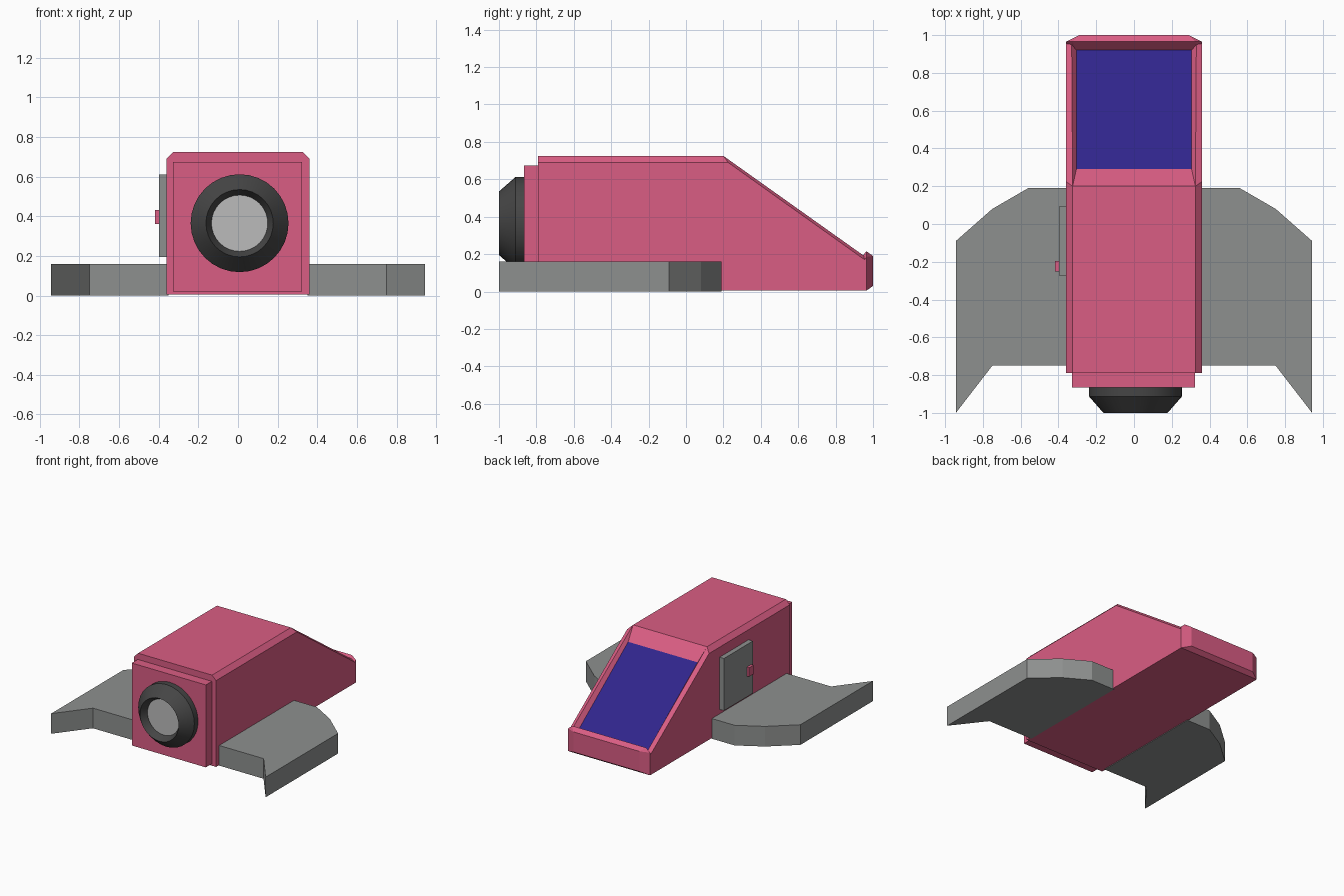
import bpy, bmesh, math

if "Cube" in bpy.data.objects:
    bpy.data.objects.remove(bpy.data.objects["Cube"])


def material(name, r, g, b):
    m = bpy.data.materials.new(name)
    m.diffuse_color = (r, g, b, 1)
    m.use_nodes = True
    m.node_tree.nodes["Principled BSDF"].inputs["Base Color"].default_value = m.diffuse_color
    return m


PINK = material("pink", 0.70, 0.11, 0.23)
GREY = material("grey", 0.27, 0.28, 0.275)
DARK = material("dark", 0.06, 0.06, 0.06)
BLUE = material("blue", 0.03, 0.018, 0.26)
LIGHT = material("light_grey", 0.5, 0.5, 0.5)


def make(name, verts, faces, mat, fix=True):
    mesh = bpy.data.meshes.new(name)
    mesh.from_pydata(verts, [], faces)
    if fix:
        bm = bmesh.new()
        bm.from_mesh(mesh)
        bmesh.ops.recalc_face_normals(bm, faces=bm.faces)
        bm.to_mesh(mesh)
        bm.free()
    mesh.materials.append(mat)
    ob = bpy.data.objects.new(name, mesh)
    bpy.context.collection.objects.link(ob)
    return ob


def prism(name, outline, z0, z1, mat):
    n = len(outline)
    verts = [(x, y, z) for z in (z0, z1) for x, y in outline]
    faces = [list(range(n))[::-1], list(range(n, 2 * n))]
    faces += [[i, (i + 1) % n, (i + 1) % n + n, i + n] for i in range(n)]
    return make(name, verts, faces, mat)


def box(name, x0, x1, y0, y1, z0, z1, mat):
    return prism(name, [(x0, y0), (x1, y0), (x1, y1), (x0, y1)], z0, z1, mat)


def lathe(name, profile, cx, cz, mat, n=32):
    """Spin (radius, y) pairs about an axis along y."""
    verts = [(cx + r * math.cos(2 * math.pi * i / n), y, cz + r * math.sin(2 * math.pi * i / n))
             for r, y in profile for i in range(n)]
    faces = [[k * n + i, k * n + (i + 1) % n, (k + 1) * n + (i + 1) % n, (k + 1) * n + i]
             for k in range(len(profile) - 1) for i in range(n)]
    last = (len(profile) - 1) * n
    faces += [list(range(n)), list(range(last, last + n))]
    ob = make(name, verts, faces, mat)
    bpy.context.view_layer.objects.active = ob
    ob.select_set(True)
    bpy.ops.object.shade_smooth_by_angle(angle=math.radians(25))
    ob.select_set(False)
    return ob


# Hull: one side's corner points, mirrored, then bridged across the middle
half = [(.36, -.79, .005), (.36, -.79, .69), (.325, -.79, .725),
        (.325, .2, .725), (.36, .225, .69), (.33, .95, .192), (.36, .955, .17),
        (.325, .965, .215), (.36, .965, .185), (.36, .965, .005),
        (.29, 1, .03), (.29, 1, .19), (.305, .29, .63), (.305, .92, .165)]
n = len(half)
verts = half + [(-x, y, z) for x, y, z in half]
side = [[0, 9, 8, 6, 4, 1], [1, 4, 3, 2], [4, 6, 5, 3], [6, 8, 7, 5],
        [8, 9, 10, 11], [8, 11, 7], [3, 5, 13, 12], [5, 7, 13]]
faces = side + [[i + n for i in reversed(f)] for f in side]
for i, j in [(2, 3), (3, 12), (13, 7), (7, 11), (11, 10), (10, 9), (9, 0)]:
    faces.append([i, j, j + n, i + n])
faces.append([0, 1, 2, 2 + n, 1 + n, n])
make("hull", verts, faces, PINK)

# Recessed windscreen filling the opening
make("windscreen", [verts[i] for i in (12, 12 + n, 13 + n, 13)], [[0, 1, 2, 3]], BLUE, fix=False)

# Engine plate and nozzle
box("engine_plate", -.328, .323, -.865, -.78, .02, .675, PINK)
lathe("nozzle", [(.247, -.86), (.247, -.912), (.17, -1), (.142, -.95), (.142, -.87)],
      .008, .365, DARK)
lathe("nozzle_core", [(.142, -.87), (.142, -.945)], .008, .365, LIGHT)

# Wings
outline = [(.35, .19), (.56, .19), (.75, .08), (.943, -.09), (.943, -1), (.75, -.75), (.35, -.75)]
for name, s in (("right_wing", 1), ("left_wing", -1)):
    prism(name, [(s * x, y) for x, y in outline], 0, .16, GREY)

# Side door and handle
box("door", -.398, -.35, -.272, .092, .195, .61, GREY)
box("door_handle", -.418, -.39, -.252, -.195, .36, .432, PINK)
